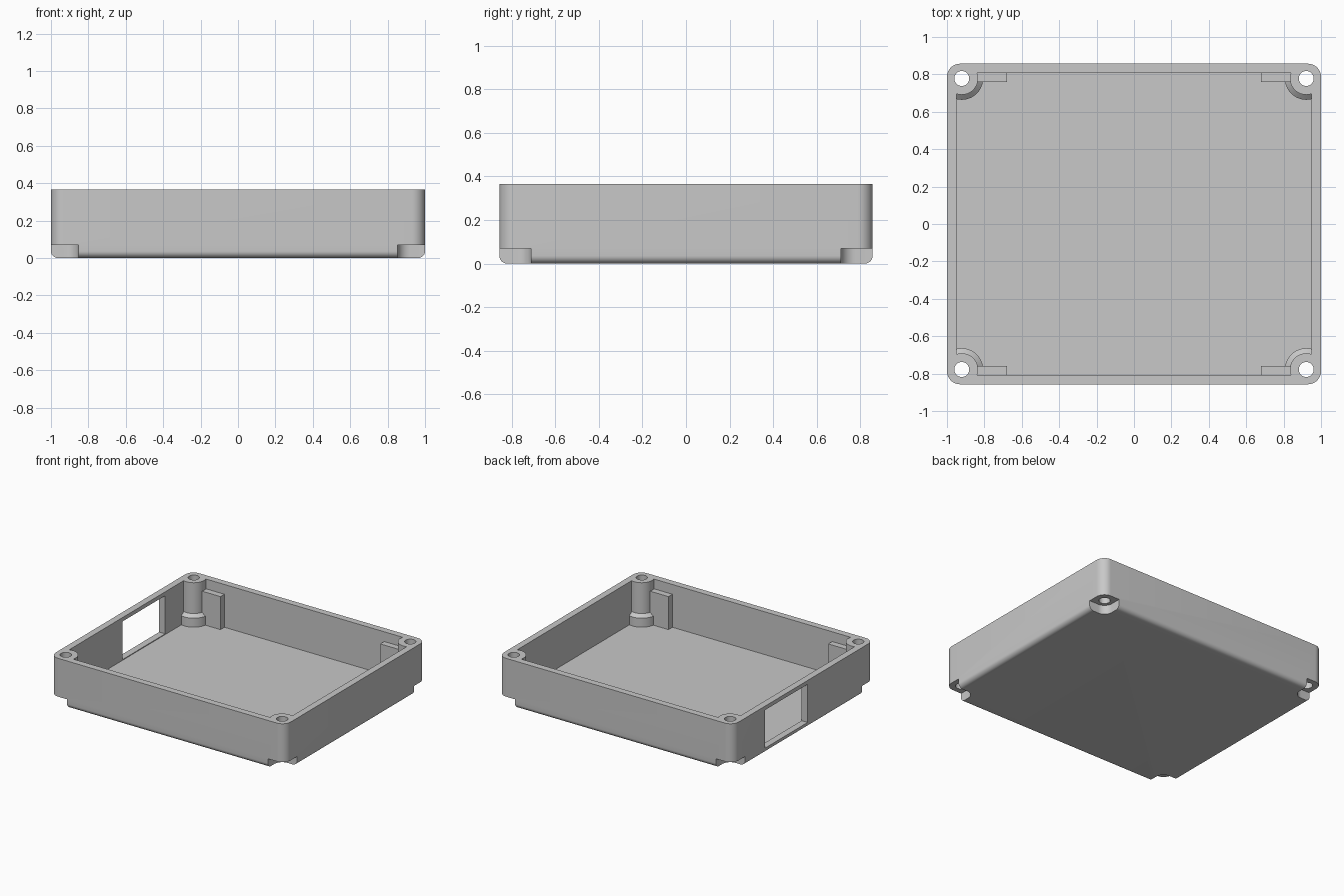
import bpy, bmesh, math

cube = bpy.data.objects.get("Cube")
if cube:
    bpy.data.objects.remove(cube, do_unlink=True)

# Main dimensions
HX, HY, HEIGHT = 1.0, 0.857, 0.365
WALL, FLOOR = 0.051, 0.036
IN_X, IN_Y = HX - WALL, HY - WALL
HOLE_X, HOLE_Y, HOLE_R = 0.921, 0.778, 0.04
POCKET_R, POCKET_Z = 0.067, 0.07
CORNERS = [(sx, sy) for sx in (-1, 1) for sy in (-1, 1)]

grey = bpy.data.materials.new("plain grey")
grey.use_nodes = True
grey.diffuse_color = (0.58, 0.58, 0.58, 1)
grey.node_tree.nodes["Principled BSDF"].inputs["Base Color"].default_value = (0.58, 0.58, 0.58, 1)


def skin(name, rings):
    """Closed solid through a stack of equal-length point rings."""
    bm = bmesh.new()
    loops = [[bm.verts.new(p) for p in ring] for ring in rings]
    n = len(loops[0])
    for low, high in zip(loops, loops[1:]):
        for i in range(n):
            j = (i + 1) % n
            bm.faces.new((low[i], low[j], high[j], high[i]))
    bm.faces.new(loops[0][::-1])
    bm.faces.new(loops[-1])
    bmesh.ops.recalc_face_normals(bm, faces=bm.faces)
    mesh = bpy.data.meshes.new(name)
    bm.to_mesh(mesh)
    bm.free()
    obj = bpy.data.objects.new(name, mesh)
    bpy.context.collection.objects.link(obj)
    mesh.materials.append(grey)
    return obj


def rounded_ring(cx, cy, hx, hy, r, z, steps=10):
    ring = []
    for k, (sx, sy) in enumerate([(1, 1), (-1, 1), (-1, -1), (1, -1)]):
        for i in range(steps + 1):
            a = math.pi / 2 * (k + i / steps)
            ring.append((cx + sx * (hx - r) + r * math.cos(a),
                         cy + sy * (hy - r) + r * math.sin(a), z))
    return ring


def box(name, x0, x1, y0, y1, z0, z1):
    return skin(name, [[(x0, y0, z), (x1, y0, z), (x1, y1, z), (x0, y1, z)] for z in (z0, z1)])


def turned(name, cx, cy, profile, sides=48):
    """Solid of revolution about a vertical axis from (radius, z) pairs."""
    angles = [2 * math.pi * i / sides for i in range(sides)]
    return skin(name, [[(cx + r * math.cos(a), cy + r * math.sin(a), z) for a in angles]
                       for r, z in profile])


def subtract(target, cutter):
    cutter.hide_render = True
    mod = target.modifiers.new("cut", 'BOOLEAN')
    mod.operation, mod.solver, mod.object = 'DIFFERENCE', 'EXACT', cutter
    bpy.context.view_layer.objects.active = target
    bpy.ops.object.modifier_apply(modifier=mod.name)
    bpy.data.objects.remove(cutter, do_unlink=True)


# Outer block with rounded corners and a rounded bottom edge
FILLET = 0.036
rings = []
for i in range(9):
    t = math.pi / 2 * i / 8
    inset = FILLET * (1 - math.sin(t))
    rings.append(rounded_ring(0, 0, HX - inset, HY - inset, 0.07 - inset,
                              FILLET * (1 - math.cos(t))))
rings.append(rounded_ring(0, 0, HX, HY, 0.07, HEIGHT))
tray = skin("enclosure_tray", rings)

# Cavity, shaped around the screw posts and the ribs beside them
cavity = box("cavity_cutter", -IN_X, IN_X, -IN_Y, IN_Y, FLOOR, 0.5)
for sx, sy in CORNERS:
    xs = sorted((sx * 0.68, sx * 0.88))
    ys = sorted((sy * 0.758, sy * 0.9))
    subtract(cavity, box("rib", *xs, *ys, -0.1, 0.29))
    post = [(0.114, -0.1), (0.114, 0.105), (0.087, 0.128), (0.087, 0.6)]
    subtract(cavity, turned("screw_post", sx * HOLE_X, sy * HOLE_Y, post))
subtract(tray, cavity)

# Corner pockets underneath and screw holes through the posts
for sx, sy in CORNERS:
    half = 0.17
    cx = sx * (HOLE_X - POCKET_R + half)
    cy = sy * (HOLE_Y - POCKET_R + half)
    subtract(tray, skin("pocket", [rounded_ring(cx, cy, half, half, POCKET_R, z)
                                   for z in (-0.1, POCKET_Z)]))
    subtract(tray, turned("hole", sx * HOLE_X, sy * HOLE_Y,
                          [(HOLE_R, -0.1), (HOLE_R, 0.6)], 32))

# Rectangular opening in one side wall
subtract(tray, box("opening", -1.1, -0.92, -0.05, 0.47, 0.042, 0.335))

bpy.ops.object.select_all(action='DESELECT')
tray.select_set(True)
bpy.context.view_layer.objects.active = tray
bpy.ops.object.shade_smooth_by_angle(angle=math.radians(30))
